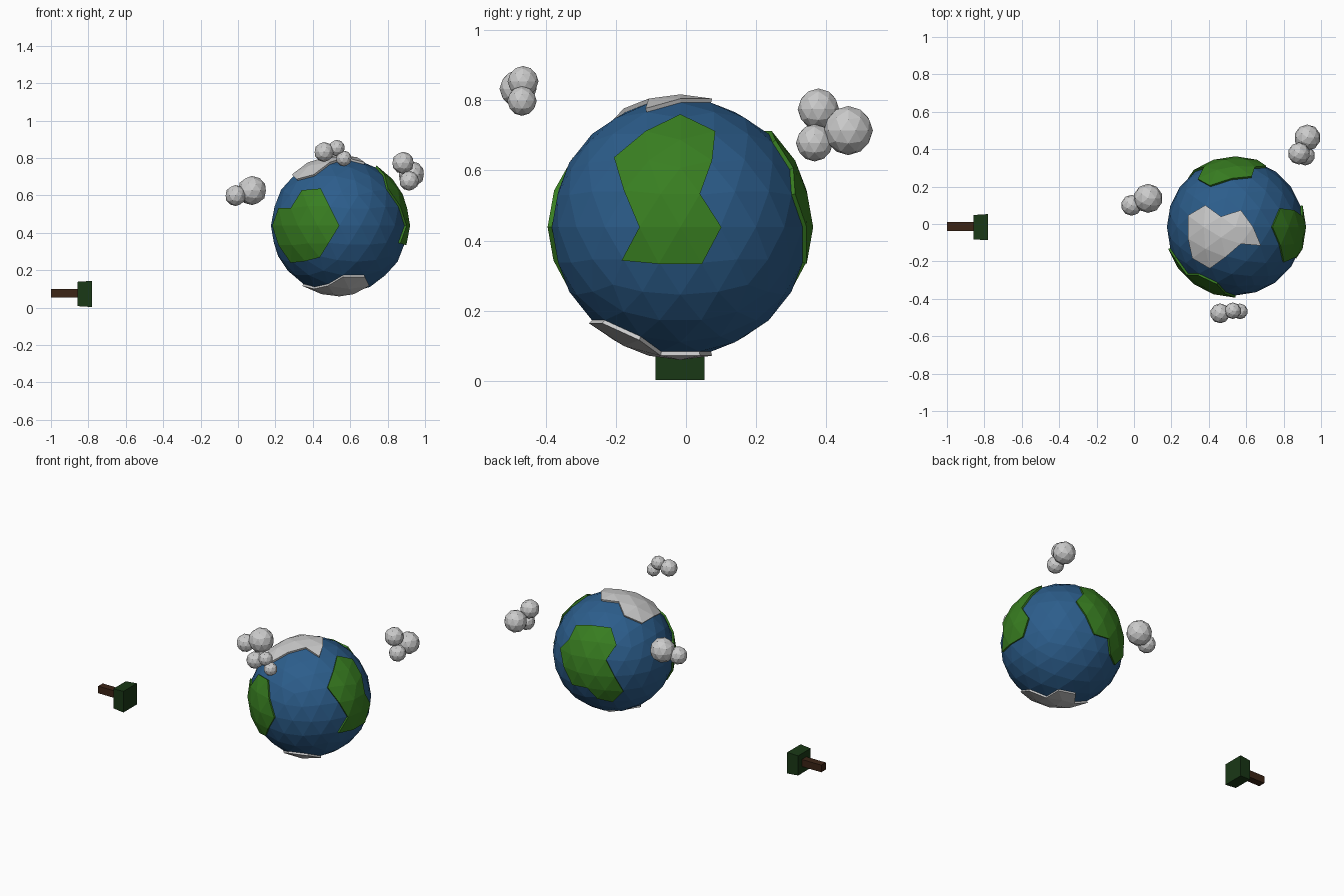
import bpy, bmesh
from mathutils import Vector

if "Cube" in bpy.data.objects:
    bpy.data.objects.remove(bpy.data.objects["Cube"])

CENTER, R, RAISE = Vector((0.542, -0.016, 0.438)), 0.366, 1.033


def material(name, rgb):
    m = bpy.data.materials.new(name)
    m.diffuse_color = (*rgb, 1)
    m.use_nodes = True
    m.node_tree.nodes["Principled BSDF"].inputs["Base Color"].default_value = m.diffuse_color
    return m


OCEAN = material("ocean_blue", (0.025, 0.11, 0.26))
LAND = material("land_green", (0.04, 0.21, 0.015))
LEAF = material("leaf_green", (0.01, 0.04, 0.008))
BARK = material("bark_brown", (0.045, 0.018, 0.008))


def finish(bm, name, mat=None, loc=(0, 0, 0)):
    bmesh.ops.recalc_face_normals(bm, faces=bm.faces)
    me = bpy.data.meshes.new(name)
    bm.to_mesh(me)
    bm.free()
    ob = bpy.data.objects.new(name, me)
    ob.location = loc
    if mat:
        me.materials.append(mat)
    bpy.context.collection.objects.link(ob)
    return ob


def ball(name, loc, r, subdiv, mat=None):
    bm = bmesh.new()
    bmesh.ops.create_icosphere(bm, subdivisions=subdiv, radius=r)
    return finish(bm, name, mat, loc)


def inside(u, v, poly):
    hit = False
    for (x1, y1), (x2, y2) in zip(poly, poly[1:] + poly[:1]):
        if (y1 > v) != (y2 > v) and u < (x2 - x1) * (v - y1) / (y2 - y1) + x1:
            hit = not hit
    return hit


def patch(name, axis, sign, outline, mat=None):
    """Raise the planet faces that lie inside an outline seen along one axis."""
    a, b = [i for i in range(3) if i != axis]
    bm = bmesh.new()
    bmesh.ops.create_icosphere(bm, subdivisions=3, radius=1)
    drop = []
    for f in bm.faces:
        c = f.calc_center_median()
        if c[axis] * sign < 0 or not inside(c[a], c[b], outline):
            drop.append(f)
    bmesh.ops.delete(bm, geom=drop, context='FACES')
    base = list(bm.verts)
    ext = bmesh.ops.extrude_face_region(bm, geom=list(bm.faces))
    top = {g for g in ext["geom"] if isinstance(g, bmesh.types.BMVert)}
    for v in bm.verts:
        v.co *= R * (RAISE if v in top else 0.99)
    finish(bm, name, mat, CENTER)


def box(name, lo, hi, mat, taper=1.0):
    lo, hi = Vector(lo), Vector(hi)
    mid, size = (lo + hi) / 2, hi - lo
    bm = bmesh.new()
    bmesh.ops.create_cube(bm, size=1)
    for v in bm.verts:
        k = taper if v.co.x < 0 else 1
        v.co = Vector((v.co.x * size.x, v.co.y * size.y * k, v.co.z * size.z * k))
    finish(bm, name, mat, mid)


# Planet
ball("planet", CENTER, R, 3, OCEAN)

# Continents, outlines in unit-sphere coordinates
patch("front_continent", 1, -1, [
    (-.263, .526), (-.138, .277), (0, 0), (-.143, -.232), (-.276, -.447),
    (-.501, -.506), (-.688, -.526), (-.862, -.277), (-.951, 0), (-.87, .232),
    (-.68, .232), (-.513, .506)], LAND)
patch("right_continent", 0, 1, [
    (0, .851), (.263, .724), (.26, .506), (.161, .232), (.309, 0),
    (.162, -.276), (-.162, -.276), (-.434, -.232), (-.309, 0),
    (-.425, .277), (-.5, .526), (-.263, .724)], LAND)
patch("back_continent", 1, 1, [
    (.228, .675), (-.053, .724), (-.362, .724), (-.513, .506), (-.447, .277),
    (-.588, 0), (-.671, -.277), (-.501, -.506), (-.276, -.447), (-.143, -.232),
    (.138, -.277), (.309, 0), (.449, .232), (.276, .447)], LAND)

# Ice caps
patch("north_ice", 2, 1, [
    (-.425, .309), (-.223, .162), (.084, .26), (.276, 0), (.362, -.263),
    (.084, -.26), (-.138, -.425), (-.362, -.588), (-.596, -.433),
    (-.67, -.167), (-.67, .167)])
patch("south_ice", 2, -1, [
    (.05, -.688), (.366, -.585), (.425, -.309), (.223, -.162), (.223, .162),
    (-.084, .26), (-.276, 0), (-.526, 0), (-.362, -.263), (-.162, -.5)])

# Clouds: x, y, z, radius of each puff
clouds = {
    "left_cloud": [(.075, .137, .626, .078), (-.013, .1, .599, .056)],
    "front_cloud": [(.46, -.478, .832, .053), (.528, -.464, .853, .044),
                    (.566, -.467, .797, .042)],
    "back_cloud": [(.882, .377, .774, .059), (.927, .462, .713, .07),
                   (.915, .366, .678, .053)],
}
for name, puffs in clouds.items():
    for i, (x, y, z, r) in enumerate(puffs):
        ball(f"{name}_puff_{i + 1}", (x, y, z), r, 2)

# Tree lying on its side
box("tree_trunk", (-1, -.037, .053), (-.84, .01, .1), BARK)
box("tree_crown", (-.857, -.087, .003), (-.78, .053, .143), LEAF, .93)
